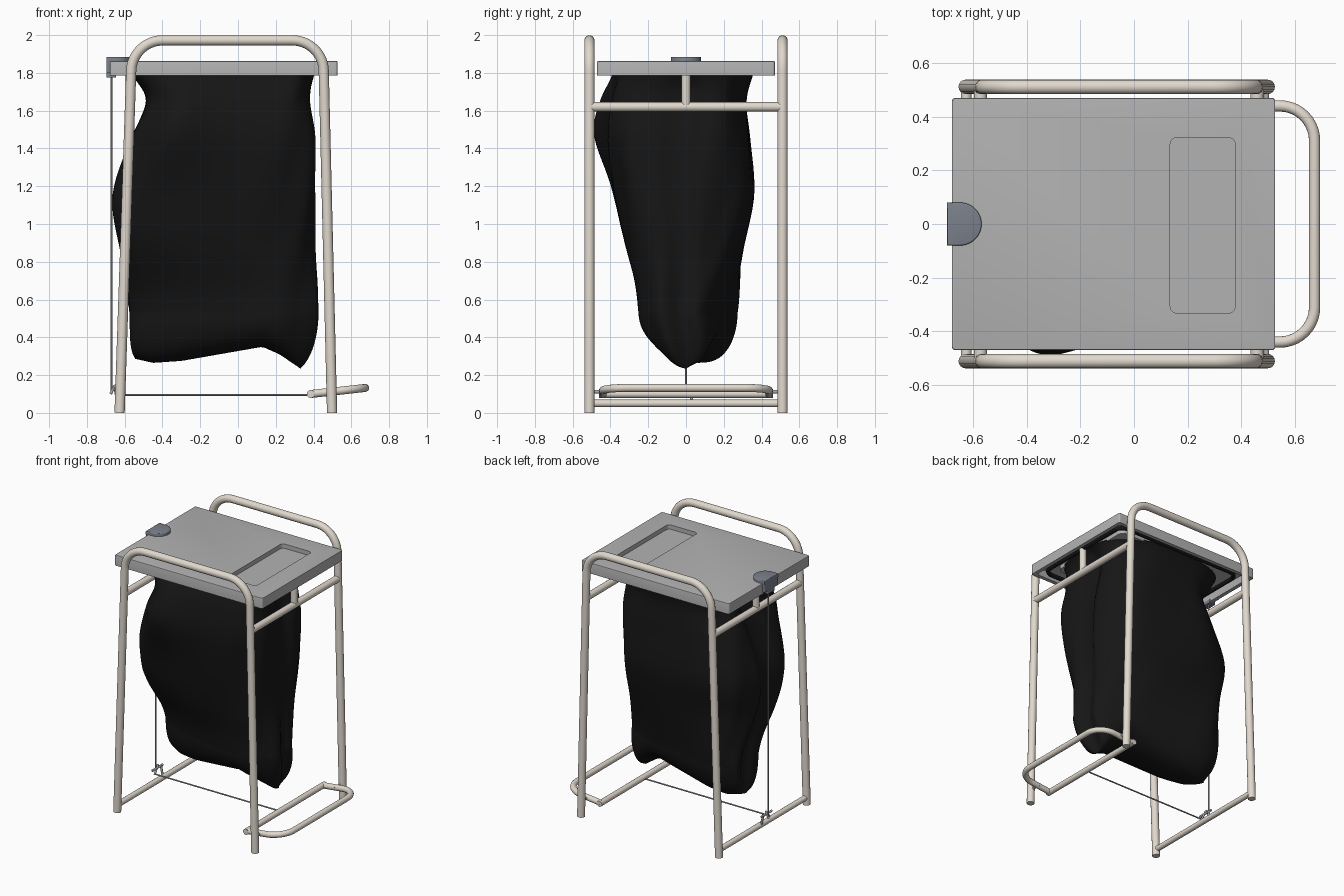
import bpy, bmesh
from math import sin, cos, pi, exp
from mathutils import Vector as V

if "Cube" in bpy.data.objects:
    bpy.data.objects.remove(bpy.data.objects["Cube"])


def mat(name, r, g, b):
    m = bpy.data.materials.new(name)
    m.diffuse_color = (r, g, b, 1)
    m.use_nodes = True
    m.node_tree.nodes["Principled BSDF"].inputs["Base Color"].default_value = m.diffuse_color
    return m


BEIGE = mat("beige_paint", .75, .69, .615)
BLACK = mat("black_plastic", .008, .008, .008)
SLATE = mat("slate_plastic", .2, .22, .26)
STEEL = mat("steel", .4, .4, .41)
GREY = mat("grey_lid", .45, .45, .45)


def select(ob):
    bpy.ops.object.select_all(action='DESELECT')
    ob.select_set(True)
    bpy.context.view_layer.objects.active = ob


def smooth(ob, angle=35):
    select(ob)
    bpy.ops.object.shade_smooth_by_angle(angle=angle * pi / 180)


def rounded(pts, d, closed=False, n=10):
    """Path with each corner replaced by a smooth arc starting d before it."""
    pts = [V(p) for p in pts]
    out = []
    for i, p in enumerate(pts):
        if not closed and i in (0, len(pts) - 1):
            out.append(p)
            continue
        a = p + (pts[i - 1] - p).normalized() * d
        b = p + (pts[(i + 1) % len(pts)] - p).normalized() * d
        c1, c2 = a.lerp(p, .552), b.lerp(p, .552)
        for k in range(n + 1):
            t = k / n
            out.append(a * (1 - t) ** 3 + c1 * 3 * t * (1 - t) ** 2 + c2 * 3 * t * t * (1 - t) + b * t ** 3)
    return out


def tube(name, pts, r, m, closed=False):
    cu = bpy.data.curves.new(name, 'CURVE')
    cu.dimensions = '3D'
    cu.bevel_depth, cu.bevel_resolution, cu.use_fill_caps = r, 6, True
    sp = cu.splines.new('POLY')
    sp.points.add(len(pts) - 1)
    for q, p in zip(sp.points, pts):
        q.co = (*p, 1)
    sp.use_cyclic_u = closed
    ob = bpy.data.objects.new(name, cu)
    bpy.context.collection.objects.link(ob)
    select(ob)
    bpy.ops.object.convert(target='MESH')
    ob = bpy.context.object
    ob.data.materials.clear()
    ob.data.materials.append(m)
    smooth(ob)


def mesh_object(name, bm, m=None):
    bmesh.ops.recalc_face_normals(bm, faces=bm.faces)
    me = bpy.data.meshes.new(name)
    bm.to_mesh(me)
    bm.free()
    ob = bpy.data.objects.new(name, me)
    bpy.context.collection.objects.link(ob)
    if m:
        me.materials.append(m)
    return ob


def prism(name, outline, z0, z1, m=None, bevel=0):
    bm = bmesh.new()
    f = bm.faces.new([bm.verts.new((p[0], p[1], z0)) for p in outline])
    g = bmesh.ops.extrude_face_region(bm, geom=[f])['geom']
    bmesh.ops.translate(bm, verts=[v for v in g if isinstance(v, bmesh.types.BMVert)], vec=(0, 0, z1 - z0))
    if bevel:
        top = [e for e in bm.edges if all(v.co.z > z1 - 1e-5 for v in e.verts)]
        bmesh.ops.bevel(bm, geom=top, offset=bevel, segments=3, profile=.5, affect='EDGES')
    ob = mesh_object(name, bm, m)
    smooth(ob)
    return ob


def rect(x0, x1, y0, y1, r):
    return rounded([(x0, y0, 0), (x1, y0, 0), (x1, y1, 0), (x0, y1, 0)], r, True, 6)


# side frames and cross bars
for s, side in ((-1, "front"), (1, "back")):
    y = .511 * s
    tube(side + "_side_frame", rounded([(-.627, y, 0), (-.56, y, 1.972), (.45, y, 1.972), (.498, y, 0)], .16),
         .027, BEIGE)
    tube(side + "_pedal_pivot", [(.494, .42 * s, .112), (.494, y, .112)], .01, STEEL)
for name, x, z, r in (("right_upper_bar", .459, 1.62, .025), ("left_upper_bar", -.572, 1.62, .025),
                      ("left_lower_bar", -.625, .05, .02)):
    tube(name, [(x, -.5, z), (x, .5, z)], r, BEIGE)
for name, x in (("right_post", .459), ("left_post", -.572)):
    tube(name, [(x, 0, 1.62), (x, 0, 1.8)], .024, BEIGE)

# lid: hollow tray with a recess pressed into the top
lid = prism("lid", rect(-.678, .526, -.47, .47, .012), 1.785, 1.862, GREY, .004)
steps = [(prism("lid_hollow", rect(-.65, .498, -.442, .442, .02), 1.7, 1.842), 'DIFFERENCE'),
         (prism("lid_pan", rect(.117, .393, -.349, .341, .04), 1.812, 1.852), 'UNION'),
         (prism("lid_recess", rect(.135, .377, -.332, .322, .025), 1.83, 1.9), 'DIFFERENCE')]
for c, op in steps:
    c.hide_render = True
    b = lid.modifiers.new("cut", 'BOOLEAN')
    b.operation, b.object, b.solver = op, c, 'EXACT'
    select(lid)
    bpy.ops.object.modifier_apply(modifier=b.name)
    bpy.data.objects.remove(c)
smooth(lid, 30)

# lid catch: D-shaped pad, drop plate and tongue
arc = [(-.648 + .08 * cos(a), .08 * sin(a)) for a in [-pi / 2 + pi * k / 24 for k in range(25)]]
prism("catch_pad", [(-.697, -.08)] + arc + [(-.697, .08)], 1.858, 1.885, SLATE, .006)
prism("catch_plate", rect(-.697, -.676, -.08, .08, .006), 1.80, 1.87, SLATE)
prism("catch_tongue", rect(-.697, -.645, -.04, .04, .006), 1.775, 1.8, SLATE)

# bag holder ring under the lid
tube("bag_ring", [p + V((0, 0, 1.803)) for p in rect(-.585, .462, -.41, .41, .07)], .015, BLACK, True)

# bag: lofted sections (z, left, right, front, back), then closed to a bottom seam
KEYS = [(1.82, -.57, .425, -.385, .37), (1.775, -.55, .405, -.38, .35), (1.65, -.49, .39, -.415, .325),
        (1.45, -.57, .42, -.425, .345), (1.15, -.66, .42, -.375, .365), (.86, -.635, .41, -.31, .305),
        (.66, -.605, .425, -.25, .26), (.53, -.595, .435, -.225, .235)]
HEM = [(-.8, .33), (-.56, .29), (-.45, .265), (-.3, .275), (-.1, .31), (.13, .35), (.22, .31), (.33, .235), (.6, .235)]


def section(u):
    i = min(int(u), len(KEYS) - 2)
    t = u - i
    k = [KEYS[max(0, min(len(KEYS) - 1, i + j))] for j in (-1, 0, 1, 2)]
    return [.5 * (2 * b + (c - a) * t + (2 * a - 5 * b + 4 * c - d) * t * t + (3 * b - a - 3 * c + d) * t ** 3)
            for a, b, c, d in zip(*k)]


def hem(x):
    for (a, za), (b, zb) in zip(HEM, HEM[1:]):
        if a <= x <= b:
            return za + (zb - za) * (x - a) / (b - a)
    return .3


def ramp(a, b, v):
    t = max(0, min(1, (v - a) / (b - a)))
    return t * t * (3 - 2 * t)


def spow(v, p):
    return (1 if v > 0 else -1) * abs(v) ** p


N, ROWS, CAP = 112, 74, 18
bm = bmesh.new()
rings = []
for row in range(ROWS + CAP + 1):
    z, xl, xr, yf, yb = section(min(row / ROWS, 1) * (len(KEYS) - 1))
    phi = max(0, row - ROWS) / CAP * pi / 2
    close = max(0, cos(phi)) if row < ROWS + CAP else 0
    fade = min(1, row / 16) * close ** .5
    low = ramp(1.0, .5, z)
    cx, rx = (xl + xr) / 2 - .03 * sin(phi) ** 2, (xr - xl) / 2 * (1 - .13 * (1 - cos(phi)))
    ring = []
    for k in range(N):
        a = 2 * pi * k / N
        # square front corners, rounder back corners, matching at the seam
        px = (.47 + .25 * low) if sin(a) < 0 else .68 + .08 * cos(a)
        px += (.7 - px) * sin(phi)
        wr = 1 + fade * (.014 * sin(5 * a + 3 * z) + .012 * sin(8 * a - 6 * z + 1) - .01)
        x = cx + rx * spow(cos(a), px) * wr
        y = (yb if sin(a) > 0 else -yf) * spow(sin(a), px) * wr * close ** (.7 if sin(a) > 0 else .8)
        # end gussets, the bulge on the front face, and the lower half twisted sideways
        x -= fade * .05 * exp(-((y - .03 * sin(4 * z)) / .06) ** 2) * cos(a)
        if y < 0:
            y -= .065 * exp(-((x + .33) / .2) ** 2 - ((z - 1.5) / .25) ** 2) * abs(sin(a))
        y -= low * .17 * (x + .05) * (1 - ramp(.1, .36, x) * (.3 + .7 * sin(phi)))
        ring.append(bm.verts.new((x, y, z + (hem(x) - z) * sin(phi))))
    rings.append(ring)
for r0, r1 in zip(rings, rings[1:]):
    for k in range(N):
        bm.faces.new((r0[k], r0[(k + 1) % N], r1[(k + 1) % N], r1[k]))
bmesh.ops.remove_doubles(bm, verts=bm.verts, dist=.0008)
smooth(mesh_object("bag", bm, BLACK), 70)

# foot pedal
tube("pedal_loop", rounded([(.385, -.44, .1), (.673, -.44, .132), (.673, .44, .132), (.385, .44, .1)], .13), .021, BEIGE)
tube("pedal_bar", [(.385, -.46, .1), (.385, .46, .1)], .021, BEIGE)

# linkage: long rod, bell crank and lift rod
tube("long_rod", [(-.645, -.05, .095), (.385, -.05, .095)], .005, STEEL)
tube("lift_rod", [(-.67, 0, .1), (-.67, 0, 1.79)], .005, STEEL)
tube("crank_pin", [(-.65, -.07, .125), (-.65, .05, .125)], .008, STEEL)
tube("crank_arm", rounded([(-.675, 0, .1), (-.65, 0, .15), (-.645, -.05, .09)], .015), .007, STEEL)
tube("crank_bracket", [(-.635, .03, .05), (-.65, .03, .13)], .008, STEEL)
